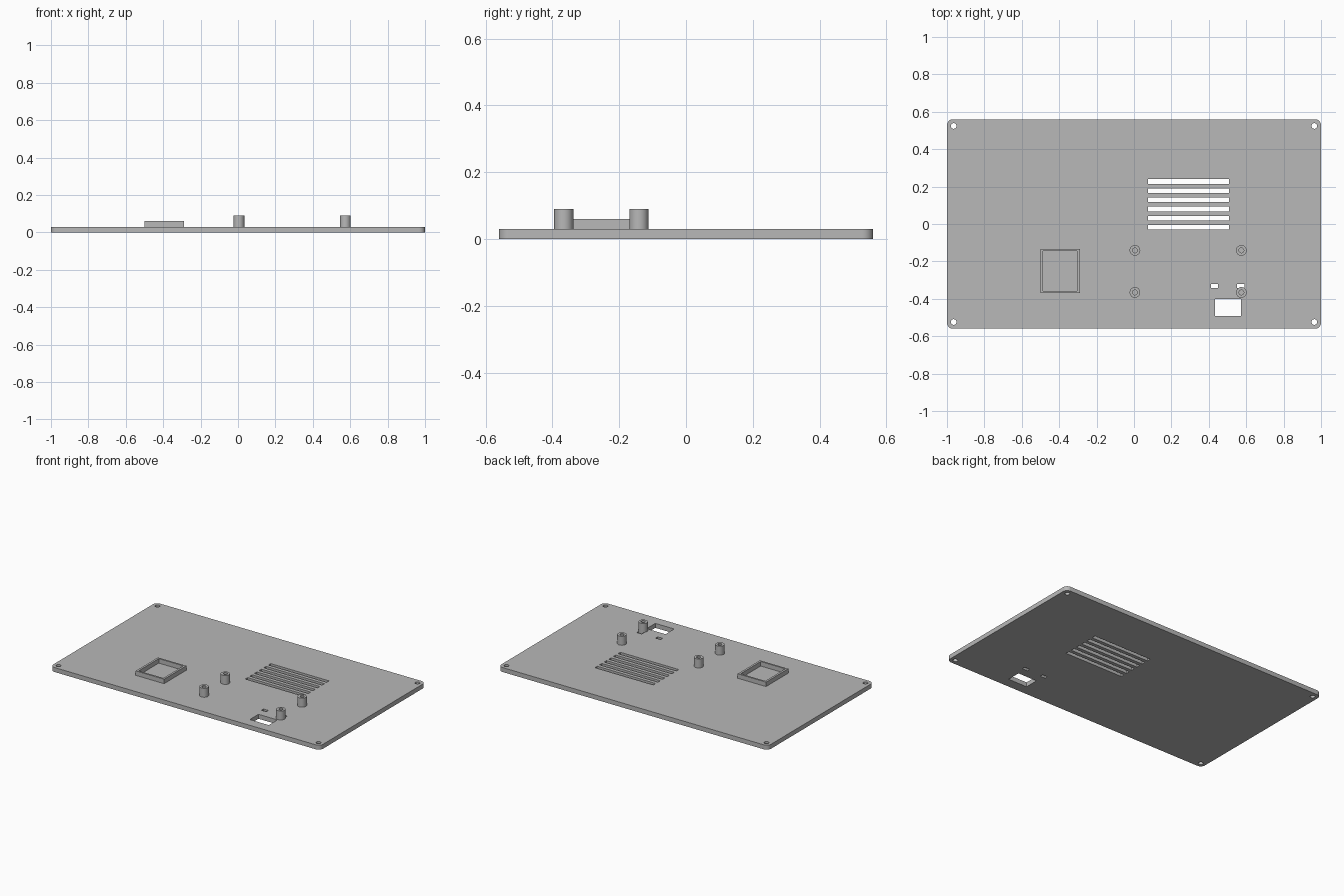
import bpy, bmesh, math
from mathutils import Matrix

default = bpy.data.objects.get("Cube")
if default:
    bpy.data.objects.remove(default, do_unlink=True)

grey = bpy.data.materials.new("plain_grey")
grey.use_nodes = True
grey.diffuse_color = (0.48, 0.48, 0.48, 1)
grey.node_tree.nodes["Principled BSDF"].inputs["Base Color"].default_value = (0.48, 0.48, 0.48, 1)


def rect(x0, x1, y0, y1):
    return [(x0, y0), (x1, y0), (x1, y1), (x0, y1)]


def circle(x, y, r, n=32):
    return [(x + r * math.cos(i * math.tau / n), y + r * math.sin(i * math.tau / n)) for i in range(n)]


def rounded_rect(hx, hy, r, n=8):
    pts = []
    for k, (sx, sy) in enumerate([(1, 1), (-1, 1), (-1, -1), (1, -1)]):
        for i in range(n + 1):
            a = (k + i / n) * math.pi / 2
            pts.append((sx * (hx - r) + r * math.cos(a), sy * (hy - r) + r * math.sin(a)))
    return pts


def extrude_profile(name, loops, z0, z1):
    """Solid from a flat outline; every further loop is a hole."""
    curve = bpy.data.curves.new(name + "_profile", "CURVE")
    curve.dimensions = "2D"
    curve.fill_mode = "BOTH"
    curve.extrude = (z1 - z0) / 2
    for pts in loops:
        spline = curve.splines.new("POLY")
        spline.points.add(len(pts) - 1)
        for p, (x, y) in zip(spline.points, pts):
            p.co = (x, y, 0, 1)
        spline.use_cyclic_u = True
    helper = bpy.data.objects.new(name + "_helper", curve)
    bpy.context.collection.objects.link(helper)
    deps = bpy.context.evaluated_depsgraph_get()
    mesh = bpy.data.meshes.new_from_object(helper.evaluated_get(deps))
    bpy.data.objects.remove(helper, do_unlink=True)
    bpy.data.curves.remove(curve)

    # Weld caps to walls and lift into place
    bm = bmesh.new()
    bm.from_mesh(mesh)
    bmesh.ops.remove_doubles(bm, verts=bm.verts, dist=1e-5)
    bmesh.ops.recalc_face_normals(bm, faces=bm.faces)
    bm.transform(Matrix.Translation((0, 0, (z0 + z1) / 2)))
    bm.to_mesh(mesh)
    bm.free()
    mesh.materials.clear()
    mesh.materials.append(grey)
    obj = bpy.data.objects.new(name, mesh)
    bpy.context.collection.objects.link(obj)
    bpy.ops.object.select_all(action="DESELECT")
    obj.select_set(True)
    bpy.context.view_layer.objects.active = obj
    bpy.ops.object.shade_smooth_by_angle(angle=math.radians(30))
    return obj


TOP = 0.03

# Base plate with screw holes, vent slots and port openings
plate = [rounded_rect(1, 0.56, 0.032)]
plate += [circle(sx * 0.964, sy * 0.524, 0.015) for sx in (-1, 1) for sy in (-1, 1)]
for i in range(6):
    y = -0.018 + i * 0.049
    plate.append(rect(0.075, 0.508, y - 0.0125, y + 0.0125))
plate.append(rect(0.432, 0.572, -0.492, -0.4))
plate += [rect(x - 0.019, x + 0.019, -0.342, -0.32) for x in (0.431, 0.571)]
extrude_profile("base_plate", plate, 0, TOP)

# Raised rectangular frame
extrude_profile("raised_frame", [rect(-0.5, -0.29, -0.369, -0.133),
                                 rect(-0.486, -0.304, -0.357, -0.145)], TOP, 0.06)

# Hollow mounting posts
for side, x in (("right", 0.005), ("left", 0.574)):
    for end, y in (("front", -0.366), ("back", -0.141)):
        extrude_profile(f"mounting_post_{end}_{side}",
                        [circle(x, y, 0.0285), circle(x, y, 0.013)], TOP, 0.09)
